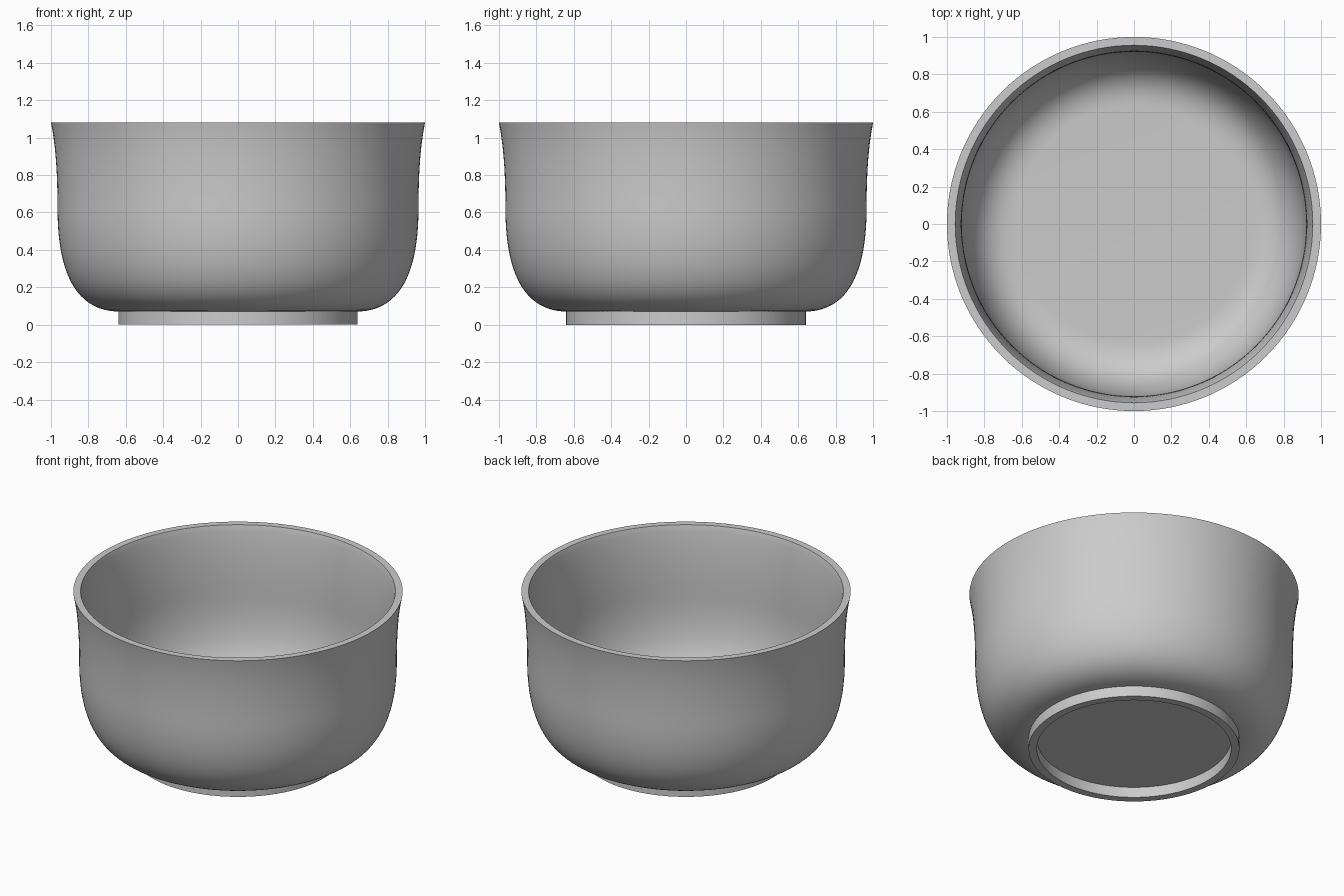
import bpy, bmesh, math
from mathutils import Vector
from mathutils.geometry import interpolate_bezier

cube = bpy.data.objects.get("Cube")
if cube:
    bpy.data.objects.remove(cube, do_unlink=True)

grey = bpy.data.materials.new("plain grey")
grey.use_nodes = True
GREY = (0.6, 0.6, 0.6, 1.0)
grey.diffuse_color = GREY
grey.node_tree.nodes["Principled BSDF"].inputs["Base Color"].default_value = GREY

SEGMENTS = 128
RIM = 1.08
WALL = 0.045


def lathe(name, profile, closed):
    """Spin an (radius, height) profile around z."""
    bm = bmesh.new()
    verts = [bm.verts.new((r, 0, z)) for r, z in profile]
    pairs = list(zip(verts, verts[1:]))
    if closed:
        pairs.append((verts[-1], verts[0]))
    edges = [bm.edges.new(p) for p in pairs]
    bmesh.ops.spin(bm, geom=verts + edges, cent=(0, 0, 0), axis=(0, 0, 1),
                   angle=math.tau, steps=SEGMENTS, use_merge=False)
    bmesh.ops.remove_doubles(bm, verts=bm.verts, dist=0.0001)
    bmesh.ops.recalc_face_normals(bm, faces=bm.faces)
    mesh = bpy.data.meshes.new(name)
    bm.to_mesh(mesh)
    bm.free()
    mesh.materials.append(grey)
    obj = bpy.data.objects.new(name, mesh)
    bpy.context.collection.objects.link(obj)
    bpy.ops.object.select_all(action='DESELECT')
    obj.select_set(True)
    bpy.context.view_layer.objects.active = obj
    bpy.ops.object.shade_smooth_by_angle(angle=math.radians(30))
    return obj


def bezier(a, b, c, d, n):
    pts = interpolate_bezier(*(Vector(p) for p in (a, b, c, d)), n)
    return [Vector((p[0], p[1])) for p in pts]


# Outer wall: rounded lower curve, then a gently flared upper wall
outer = bezier((0.63, 0.07), (0.85, 0.07), (0.965, 0.25), (0.965, 0.62), 24)
outer += bezier((0.965, 0.62), (0.965, 0.85), (0.98, 0.98), (1.0, RIM), 14)[1:]

# Inner wall: the outer wall moved inward by the wall thickness
inner = []
for i, p in enumerate(outer):
    t = (outer[min(i + 1, len(outer) - 1)] - outer[max(i - 1, 0)]).normalized()
    inner.append(p + Vector((-t.y, t.x)) * WALL)
inner[0] = Vector((0.63, 0.07 + WALL))
inner[-1].y = RIM

# Bowl body with flat floor and flat rim
lathe("bowl", [(0, 0.07)] + outer + inner[::-1] + [(0, 0.07 + WALL)], False)

# Foot ring under the bowl
lathe("foot_ring", [(0.64, 0), (0.64, 0.074), (0.59, 0.074), (0.59, 0)], True)
